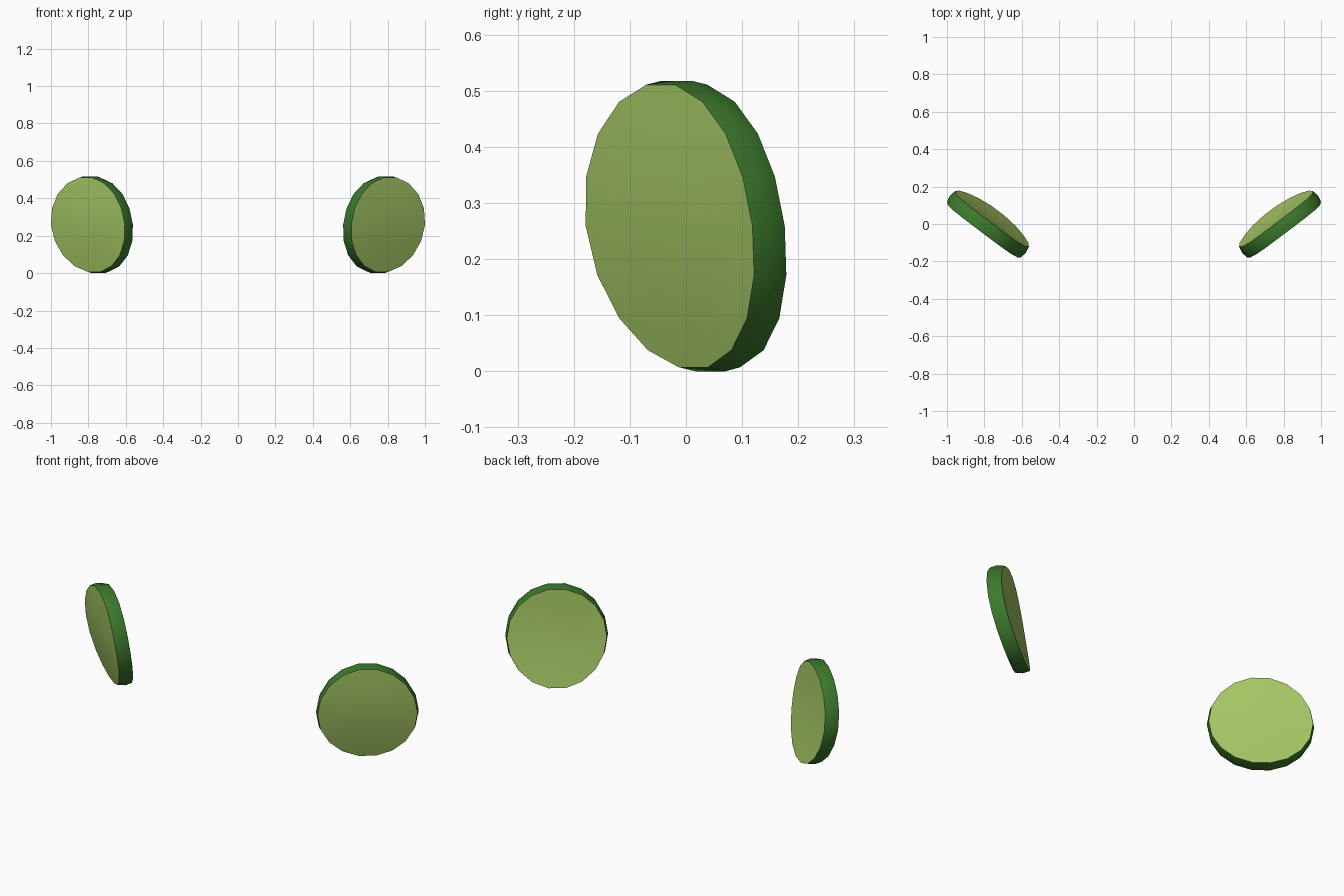
import bpy, bmesh, math
from mathutils import Vector

if "Cube" in bpy.data.objects:
    bpy.data.objects.remove(bpy.data.objects["Cube"])

def material(name, col):
    m = bpy.data.materials.new(name)
    m.diffuse_color = (*col, 1)
    m.use_nodes = True
    m.node_tree.nodes["Principled BSDF"].inputs["Base Color"].default_value = m.diffuse_color
    return m

flesh = material("pale_green_flesh", (0.38, 0.58, 0.13))
rind = material("dark_green_rind", (0.045, 0.19, 0.025))

SIDES = 18
YAW = math.radians(37)
U = Vector((math.cos(YAW), math.sin(YAW), 0))    # along the slice
N = Vector((-math.sin(YAW), math.cos(YAW), 0))   # towards the slice's back
# (radius, depth) profile from front centre to back centre
PROFILE = [(0.125, -0.040), (0.247, -0.036), (0.254, 0.0), (0.247, 0.036), (0.125, 0.040)]

def place(u, v, d):
    # upright disc whose lower half curls backwards
    w = d - 0.15 * v + 0.3 * v * v
    return U * u + N * w + Vector((0, 0, v * 1.035))

def slice_points():
    rings = [[place(r * math.cos(a), r * math.sin(a), d)
              for a in (2 * math.pi * i / SIDES for i in range(SIDES))]
             for r, d in PROFILE]
    ends = [place(0, 0, -0.041), place(0, 0, 0.041)]
    allp = [p for ring in rings for p in ring]
    # stand on the floor, centred in y, outer edge at x = 1
    shift = Vector((1 - max(p.x for p in allp),
                    -(max(p.y for p in allp) + min(p.y for p in allp)) / 2,
                    -min(p.z for p in allp)))
    for p in allp + ends:
        p += shift
    return rings, ends

def build_slice(name, side):
    rings, ends = slice_points()
    bm = bmesh.new()
    new = lambda p: bm.verts.new((p.x * side, p.y, p.z))
    vr = [[new(p) for p in ring] for ring in rings]
    front, back = [new(p) for p in ends]
    for i in range(SIDES):
        j = (i + 1) % SIDES
        # cut faces as fans
        bm.faces.new((front, vr[0][i], vr[0][j]))
        bm.faces.new((back, vr[-1][j], vr[-1][i]))
        # flesh rings and rind band
        for k in range(len(vr) - 1):
            f = bm.faces.new((vr[k][i], vr[k + 1][i], vr[k + 1][j], vr[k][j]))
            f.material_index = 1 if k in (1, 2) else 0
    bmesh.ops.recalc_face_normals(bm, faces=bm.faces)
    for f in bm.faces:
        f.smooth = True
    # keep the edge between flesh and rind crisp
    for e in bm.edges:
        if len({f.material_index for f in e.link_faces}) > 1:
            e.smooth = False
    me = bpy.data.meshes.new(name)
    bm.to_mesh(me)
    bm.free()
    me.materials.append(flesh)
    me.materials.append(rind)
    ob = bpy.data.objects.new(name, me)
    bpy.context.collection.objects.link(ob)

build_slice("right_slice", 1)
build_slice("left_slice", -1)
